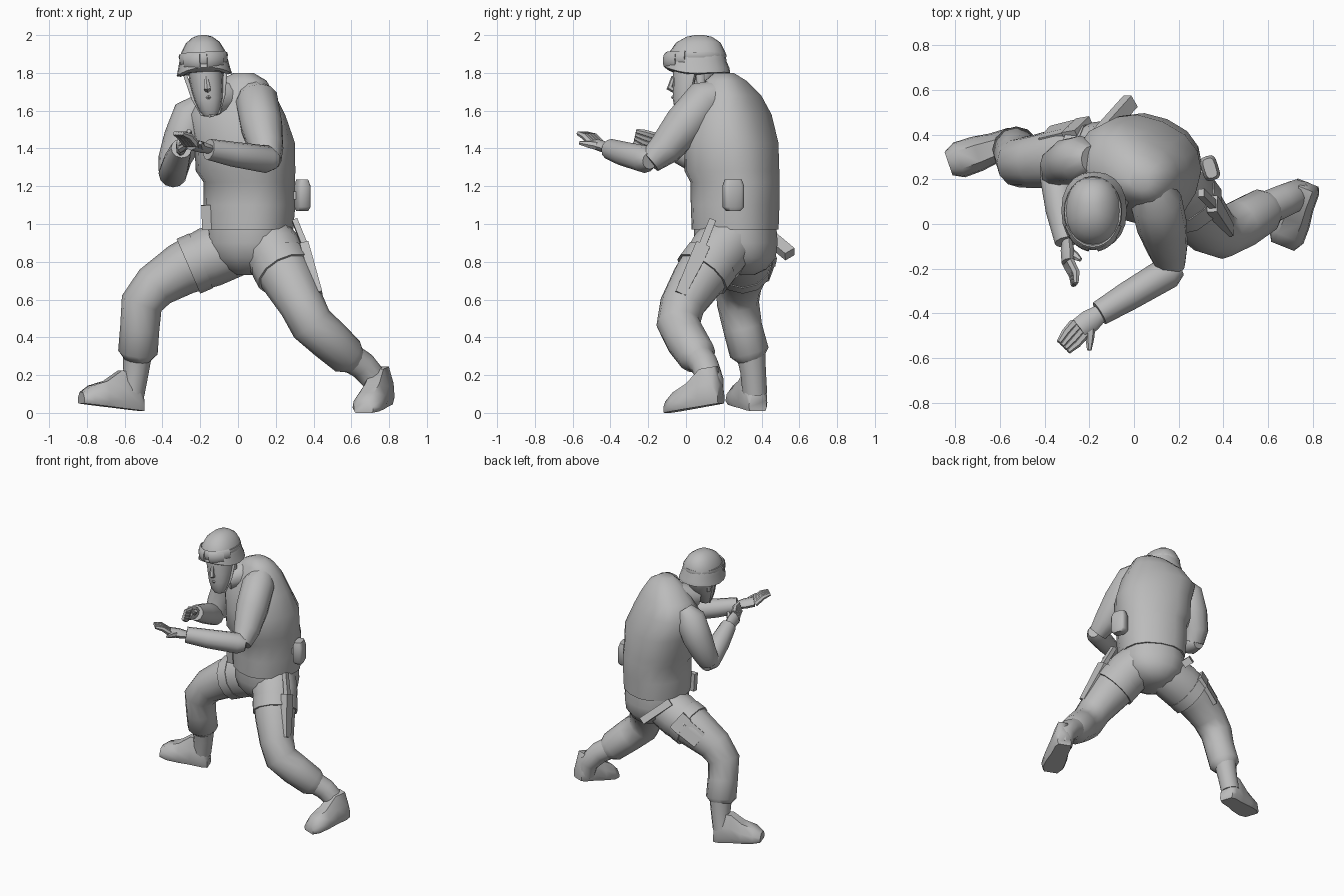
import bpy
import bmesh
from math import sin, cos, pi, radians, copysign
from mathutils import Vector, Matrix

if "Cube" in bpy.data.objects:
    bpy.data.objects.remove(bpy.data.objects["Cube"])

grey = bpy.data.materials.new("plain grey")
grey.use_nodes = True
grey.diffuse_color = (.5, .5, .5, 1)
grey.node_tree.nodes["Principled BSDF"].inputs["Base Color"].default_value = (.5, .5, .5, 1)
parts = []


def loft(name, rings, matrix=None):
    """Skin a list of equal rings of points and cap both ends."""
    bm = bmesh.new()
    loops = [[bm.verts.new(p) for p in ring] for ring in rings]
    n = len(loops[0])
    for low, high in zip(loops, loops[1:]):
        for i in range(n):
            j = (i + 1) % n
            bm.faces.new((low[i], low[j], high[j], high[i]))
    bm.faces.new(loops[0])
    bm.faces.new(loops[-1])
    bmesh.ops.recalc_face_normals(bm, faces=bm.faces)
    if matrix:
        bm.transform(matrix)
    mesh = bpy.data.meshes.new(name)
    bm.to_mesh(mesh)
    bm.free()
    mesh.materials.append(grey)
    obj = bpy.data.objects.new(name, mesh)
    bpy.context.collection.objects.link(obj)
    parts.append(obj)
    return obj


def limb(name, path, up=(0, 0, 1), sides=12, flat=1, matrix=None):
    """Tube through (x, y, z, radius) points; flat squashes it along up."""
    pts = [Vector(p[:3]) for p in path]
    turn = pi / 4 if sides == 4 else 0
    rings = []
    for i, p in enumerate(pts):
        before = (p - pts[i - 1]).normalized() if i else Vector()
        after = (pts[i + 1] - p).normalized() if i + 1 < len(pts) else Vector()
        t = (before + after).normalized()
        u = t.cross(Vector(up)).normalized()
        v = u.cross(t)
        r = path[i][3]
        angles = [turn + 2 * pi * k / sides for k in range(sides)]
        rings.append([p + u * r * cos(a) + v * r * flat * sin(a) for a in angles])
    return loft(name, rings, matrix)


def stack(name, levels, yaw=0, power=1, sides=16, matrix=None):
    """Horizontal rounded rings given as (x, y, z, half width, half depth)."""
    turn = Matrix.Rotation(yaw, 3, 'Z')
    rings = []
    for x, y, z, w, d in levels:
        ring = []
        for k in range(sides):
            a = 2 * pi * k / sides
            c, s = [copysign(abs(f) ** power, f) for f in (cos(a), sin(a))]
            ring.append(Vector((x, y, z)) + turn @ Vector((w * c, d * s, 0)))
        rings.append(ring)
    return loft(name, rings, matrix)


def boot(name, heel, toe):
    """Foot with a flat sole, skinned from heel to toe."""
    heel, toe = Vector(heel), Vector(toe)
    side = (toe - heel).cross(Vector((0, 0, 1))).normalized()
    section = [(-.85, 0), (-1, .2), (-.92, .55), (-.5, 1),
               (.5, 1), (.92, .55), (1, .2), (.85, 0)]
    shape = [(0, .05, .1), (.1, .065, .2), (.36, .068, .2),
             (.6, .08, .135), (.85, .082, .1), (1, .055, .06)]
    loft(name, [[heel.lerp(toe, t) + side * w * a + Vector((0, 0, h * b))
                 for a, b in section] for t, w, h in shape])


def hand(side, wrist, knuckle, tip, across, thumb_tip):
    """Palm, four fingers and a thumb."""
    wrist, knuckle, tip = Vector(wrist), Vector(knuckle), Vector(tip)
    across = Vector(across).normalized()
    normal = (knuckle - wrist).cross(across)
    middle = wrist.lerp(knuckle, .5)
    limb(side + "_palm", [(*wrist, .038), (*middle, .052), (*knuckle, .05)],
         normal, 8, .6)
    for i in range(4):
        shift = across * (i - 1.5) * .024
        bend = knuckle.lerp(tip, .55) + shift - normal.normalized() * .012
        limb(side + "_finger", [(*(knuckle + shift), .02), (*bend, .018),
                                (*(tip + shift * .8), .012)], normal, 6)
    limb(side + "_thumb", [(*middle, .026), (*middle.lerp(Vector(thumb_tip), .6), .02),
                           (*thumb_tip, .01)], normal, 6)


# Torso and hips, turned towards the right side
TWIST = -.4
stack("vest", [(.06, .26, .97, .225, .222), (.06, .26, 1.1, .238, .225),
               (.06, .26, 1.22, .235, .227), (.04, .243, 1.28, .258, .24),
               (.035, .24, 1.43, .262, .237), (-.01, .24, 1.58, .262, .195),
               (0, .235, 1.68, .2, .15), (.025, .21, 1.76, .125, .1),
               (.03, .2, 1.8, .05, .05)], TWIST, .85)
stack("hips", [(.06, .26, 1, .215, .212), (.06, .263, .9, .226, .216),
               (.065, .27, .82, .2, .2), (.065, .275, .76, .13, .15),
               (.06, .275, .73, .06, .09)], TWIST, .9)
limb("neck", [(-.14, .07, 1.64, .07), (-.08, .16, 1.66, .095), (0, .24, 1.68, .1)])

# Legs
SIDEWAYS = (0, 1, 0)
left_leg = [(.13, .25, .93, .15), (.195, .165, .84, .16), (.27, .06, .7, .14),
            (.34, -.02, .57, .12), (.39, -.04, .47, .117),
            (.48, 0, .39, .112), (.58, .06, .3, .103), (.62, .08, .27, .07)]
right_leg = [(-.02, .29, .87, .15), (-.15, .3, .825, .16), (-.3, .3, .76, .14),
             (-.44, .28, .67, .12), (-.51, .275, .58, .112),
             (-.52, .3, .45, .104), (-.53, .335, .32, .105), (-.535, .345, .28, .07)]
limb("left_trouser_leg", left_leg, SIDEWAYS)
limb("right_trouser_leg", right_leg, SIDEWAYS)
limb("left_boot_shaft", [(.55, .05, .32, .08), (.66, .1, .25, .075),
                         (.73, .13, .17, .07), (.75, .13, .08, .065)], SIDEWAYS)
limb("right_boot_shaft", [(-.53, .34, .34, .08), (-.54, .355, .22, .068),
                          (-.56, .365, .1, .065)], SIDEWAYS)
boot("left_boot", (.78, .185, .05), (.665, -.1, 0))
boot("right_boot", (-.51, .38, .01), (-.83, .27, .05))

# Thigh straps
for side, leg in (("left", left_leg), ("right", right_leg)):
    spots = [Vector(leg[1]).lerp(Vector(leg[2]), t) for t in (.3, .75)]
    limb(side + "_thigh_strap", [(*s[:3], leg[1][3] - .002) for s in spots], SIDEWAYS)

# Arms
limb("left_sleeve", [(.07, .2, 1.7, .07), (.1, .1, 1.65, .115), (.125, -.01, 1.52, .113),
                     (.15, -.11, 1.4, .092), (.165, -.19, 1.33, .065)])
limb("left_forearm", [(.2, -.19, 1.335, .045), (.155, -.215, 1.342, .073),
                      (-.03, -.325, 1.37, .066), (-.155, -.4, 1.395, .056)])
limb("right_sleeve", [(-.19, .29, 1.64, .06), (-.24, .29, 1.58, .105), (-.29, .28, 1.45, .105),
                      (-.335, .26, 1.34, .088), (-.345, .22, 1.265, .075)], (1, 0, 0))
limb("right_forearm", [(-.35, .275, 1.245, .045), (-.345, .21, 1.265, .076),
                       (-.325, .06, 1.335, .07), (-.3, -.08, 1.4, .055)], (1, 0, 0))
hand("left", (-.145, -.395, 1.395), (-.245, -.47, 1.42), (-.315, -.55, 1.48),
     (-.7, .7, 0), (-.2, -.565, 1.43))
hand("right", (-.3, -.07, 1.395), (-.295, -.17, 1.43), (-.265, -.27, 1.465),
     (.2, .2, 1), (-.24, -.16, 1.46))

# Head, built facing forward around its own centre and then tilted
pose = Matrix.Translation((-.175, .055, 1.82)) @ Matrix.Rotation(radians(-7), 4, 'Y')
stack("face", [(0, -.065, -.245, .038, .035), (0, -.06, -.215, .057, .055),
               (0, -.045, -.16, .074, .08), (0, -.02, -.1, .085, .105),
               (0, -.01, -.04, .09, .115), (0, 0, .04, .09, .12)], 0, .9, 16, pose)
limb("nose", [(0, -.12, -.04, .012), (0, -.14, -.1, .02), (0, -.11, -.115, .016)],
     (1, 0, 0), 6, 1, pose)
limb("mouth", [(-.03, -.1, -.155, .008), (0, -.124, -.15, .01), (.03, -.1, -.155, .008)],
     sides=6, matrix=pose)
for side in (-1, 1):
    limb("ear", [(side * .085, .02, -.04, .025), (side * .085, .025, -.1, .018)],
         (1, 0, 0), 8, .5, pose)
    limb("chin_strap", [(side * .108, 0, -.02, .01), (side * .08, -.03, -.15, .01),
                        (side * .045, -.065, -.235, .01), (0, -.075, -.248, .01)],
         SIDEWAYS, 6, .6, pose)

# Helmet: the rim flares out and is raised at the front
pose = Matrix.Translation((-.18, .055, 1.82)) @ Matrix.Rotation(radians(-3), 4, 'Y')
helmet = stack("helmet", [(0, .005, -.035, .125, .158), (0, .005, -.03, .147, .174),
                          (0, .005, -.005, .14, .17), (0, 0, .04, .13, .16),
                          (0, .005, .09, .118, .148), (0, .01, .14, .09, .118),
                          (0, .015, .17, .052, .07), (0, .015, .18, .02, .025)], 0, .9, 20)
for vert in helmet.data.vertices:
    if vert.co.z < .02:
        vert.co.z += .04 * max(0, -vert.co.y / .17) ** 2 + .01 * max(0, vert.co.y / .17)
helmet.data.transform(pose)


def arc(start, end, w, d, z, r, steps=12):
    """Path curving round the helmet, measured from straight ahead."""
    angles = [radians(start + (end - start) * k / steps) for k in range(steps + 1)]
    return [(w * sin(a), -d * cos(a), z, r) for a in angles]


limb("helmet_band", arc(0, 360, .123, .152, .07, .008, 24), flat=2, sides=6, matrix=pose)
limb("goggle_frame", arc(-68, 68, .124, .158, .055, .014), flat=2.6, sides=8, matrix=pose)
for side in (-1, 1):
    limb("goggle_lens", arc(side * 8, side * 50, .127, .167, .045, .013, 6),
         flat=3, sides=8, matrix=pose)

# Carried gear
stack("hip_pouch", [(.34, .25, 1.07, .028, .038), (.34, .25, 1.09, .038, .056),
                    (.34, .25, 1.2, .038, .056), (.34, .25, 1.235, .026, .045)], .3, .55)
limb("hip_pouch_belt", [(.26, .25, 1.15, .03), (.33, .25, 1.15, .03)], sides=4)
limb("belt_magazine", [(-.165, .16, .97, .035), (-.17, .155, 1.1, .035)], SIDEWAYS, 4, .8)
OUT = (1, .1, .3)
limb("left_holster", [(.43, -.03, .63, .04), (.37, .06, .82, .055), (.35, .09, .89, .055)],
     OUT, 4, .6)
limb("left_holster_handle", [(.36, .08, .87, .028), (.3, .14, 1.02, .026)], OUT, 4, .8)
limb("right_thigh_pouch", [(-.24, .42, .84, .09), (-.39, .385, .735, .085)],
     (-.2, 1, .5), 4, .5)
limb("right_thigh_flap", [(-.22, .42, .86, .096), (-.28, .41, .815, .096)],
     (-.2, 1, .5), 4, .52)
limb("baton", [(-.15, .4, .965, .045), (-.015, .55, .84, .045)], (1, 0, 1), 4, .8)

# Smooth shading with crisp edges
bpy.ops.object.select_all(action='DESELECT')
for obj in parts:
    obj.select_set(True)
bpy.context.view_layer.objects.active = parts[0]
bpy.ops.object.shade_smooth_by_angle(angle=radians(50))
